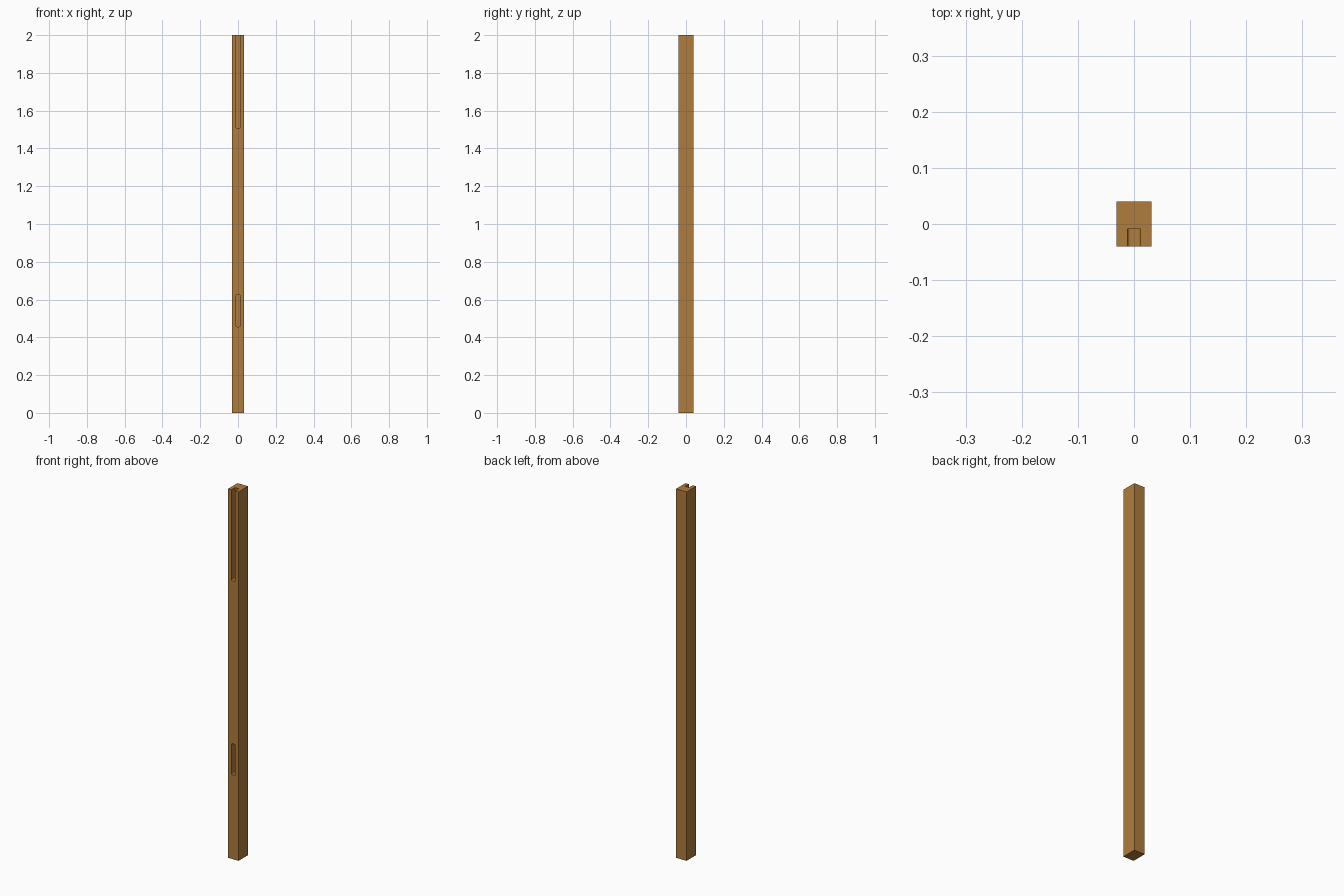
import bpy, bmesh, math

if "Cube" in bpy.data.objects:
    bpy.data.objects.remove(bpy.data.objects["Cube"])

W, D, H = 0.0625, 0.081, 2.0      # post size
SLOT_W, SLOT_D, R = 0.0236, 0.0315, 0.006

wood = bpy.data.materials.new("warm wood")
wood.diffuse_color = (0.434, 0.202, 0.045, 1)
wood.use_nodes = True
wood.node_tree.nodes["Principled BSDF"].inputs["Base Color"].default_value = wood.diffuse_color


def prism(name, outline, y0, y1):
    """Extrude an x-z outline from y0 to y1."""
    bm = bmesh.new()
    face = bm.faces.new([bm.verts.new((x, y0, z)) for x, z in outline])
    ext = bmesh.ops.extrude_face_region(bm, geom=[face])
    bmesh.ops.translate(bm, vec=(0, y1 - y0, 0),
                        verts=[v for v in ext["geom"] if isinstance(v, bmesh.types.BMVert)])
    bmesh.ops.recalc_face_normals(bm, faces=bm.faces)
    mesh = bpy.data.meshes.new(name)
    bm.to_mesh(mesh)
    bm.free()
    mesh.materials.append(wood)
    obj = bpy.data.objects.new(name, mesh)
    bpy.context.collection.objects.link(obj)
    return obj


def rounded_rect(w, z0, z1, r, steps=5):
    """Upright rectangle with rounded corners."""
    pts = []
    corners = [(w/2 - r, z1 - r), (-w/2 + r, z1 - r), (-w/2 + r, z0 + r), (w/2 - r, z0 + r)]
    for i, (cx, cz) in enumerate(corners):
        for s in range(steps + 1):
            a = math.pi / 2 * (i + s / steps)
            pts.append((cx + r * math.cos(a), cz + r * math.sin(a)))
    return pts


# Post
post = prism("wooden_post", [(-W/2, 0), (W/2, 0), (W/2, H), (-W/2, H)], -D/2, D/2)

# Open slot at the top and closed mortise lower down, both in the front face
for name, z0, z1 in (("top_slot_cutter", 1.508, H + 0.1), ("mortise_cutter", 0.456, 0.625)):
    cutter = prism(name, rounded_rect(SLOT_W, z0, z1, R), -D/2 - 0.02, -D/2 + SLOT_D)
    cutter.hide_render = True
    cutter.hide_set(True)
    mod = post.modifiers.new(name, 'BOOLEAN')
    mod.operation = 'DIFFERENCE'
    mod.solver = 'EXACT'
    mod.object = cutter
